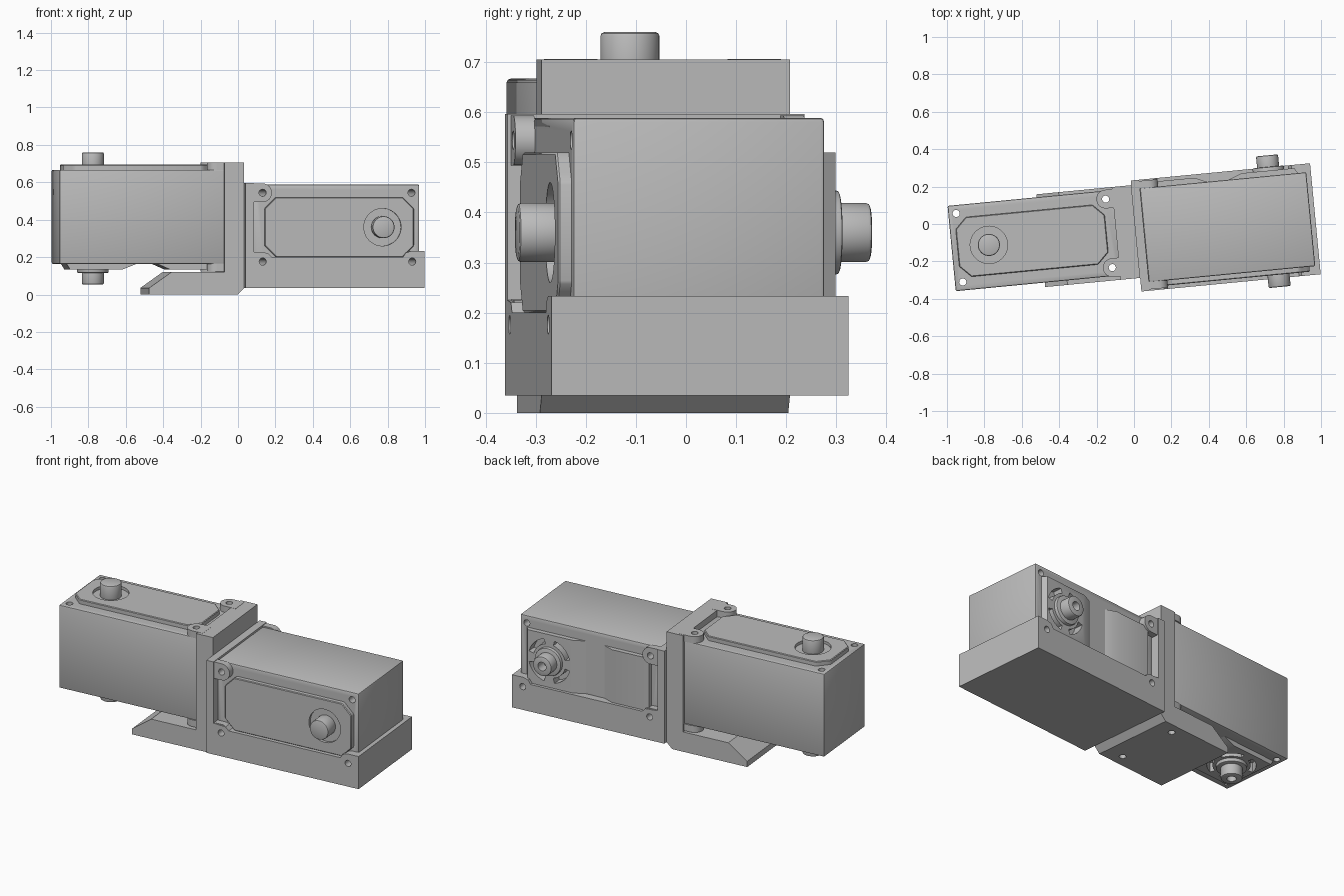
import bpy, bmesh
from math import sin, cos, pi, radians
from mathutils import Matrix

cube = bpy.data.objects.get("Cube")
if cube:
    bpy.data.objects.remove(cube, do_unlink=True)

grey = bpy.data.materials.new("machined_grey")
grey.use_nodes = True
tone = (0.5, 0.5, 0.5, 1)
grey.diffuse_color = tone
grey.node_tree.nodes["Principled BSDF"].inputs["Base Color"].default_value = tone

TURN = Matrix.Rotation(radians(5.5), 4, 'Z')


def prism(name, pts, lo, hi, frame, along_z=False):
    """Extrude an outline along local y (or z) inside the given frame."""
    bm = bmesh.new()
    place = (lambda p, t: (p[0], p[1], t)) if along_z else (lambda p, t: (p[0], t, p[1]))
    a = [bm.verts.new(place(p, lo)) for p in pts]
    b = [bm.verts.new(place(p, hi)) for p in pts]
    bm.faces.new(a)
    bm.faces.new(b)
    for i in range(len(pts)):
        j = (i + 1) % len(pts)
        bm.faces.new((a[i], a[j], b[j], b[i]))
    bmesh.ops.recalc_face_normals(bm, faces=bm.faces)
    bm.transform(TURN @ frame)
    mesh = bpy.data.meshes.new(name)
    bm.to_mesh(mesh)
    bm.free()
    mesh.materials.append(grey)
    ob = bpy.data.objects.new(name, mesh)
    bpy.context.collection.objects.link(ob)
    return ob


def arc(x, z, r, start=0, end=2 * pi, n=32, closed=False):
    steps = n - 1 if closed else n
    return [(x + r * cos(start + (end - start) * i / steps),
             z + r * sin(start + (end - start) * i / steps)) for i in range(n)]


def box(x0, x1, z0, z1):
    return [(x0, z0), (x1, z0), (x1, z1), (x0, z1)]


def activate(ob):
    bpy.ops.object.select_all(action='DESELECT')
    ob.select_set(True)
    bpy.context.view_layer.objects.active = ob


def bevel(ob, width, segments=2):
    activate(ob)
    m = ob.modifiers.new("bevel", 'BEVEL')
    m.width, m.segments, m.limit_method = width, segments, 'ANGLE'
    bpy.ops.object.modifier_apply(modifier=m.name)


def cut(ob, cutters):
    activate(ob)
    for c in cutters:
        c.hide_render = True
        m = ob.modifiers.new("cut", 'BOOLEAN')
        m.operation, m.solver, m.object = 'DIFFERENCE', 'EXACT', c
        bpy.ops.object.modifier_apply(modifier=m.name)


def notched(x0, x1, h):
    """Cover outline with stepped-in corners that clear the screws."""
    corner = [(0, 0.06), (0.018, 0.042), (0.042, 0.018), (0.06, 0)]
    pts = [(x1 - a, h - b) for a, b in corner]
    pts += [(x0 + a, h - b) for a, b in reversed(corner)]
    pts += [(x0 + a, b - h) for a, b in corner]
    pts += [(x1 - a, b - h) for a, b in reversed(corner)]
    return pts


# Motor frame: tip towards +x, drive shaft towards -y
TIP, HALF, TALL = 0.4465, 0.252, 0.229
SHAFT_X, NEAR, FAR, SCREW_Z = TIP - 0.2, TIP - 0.845, TIP - 0.042, 0.184


def motor(side, frame):
    def part(name, *args, **kw):
        return prism(side + "_" + name, *args, frame, **kw)

    screws = [part("screw_cutter", arc(x, s * SCREW_Z, 0.019, n=20), -0.8, 0.8)
              for x in (NEAR, FAR) for s in (-1, 1)]

    # Housing with screw holes
    body = part("motor_body", box(-TIP, TIP, -TALL, TALL), -HALF, HALF)
    bevel(body, 0.008)

    # Drive side: cover with a round well, and the shaft
    cover = part("drive_cover", notched(-0.385, 0.415, 0.16), -0.279, -HALF + 0.005)
    bevel(cover, 0.004, 1)
    well = part("well_cutter", arc(SHAFT_X, 0, 0.1, n=48), -0.4, -0.262)
    cut(cover, [well])
    shaft = part("drive_shaft", arc(SHAFT_X, 0, 0.059, n=40), -0.345, -0.24)
    bevel(shaft, 0.008)

    # Idler side: two pads with sloping inner ends
    inner, outer = HALF - 0.005, 0.28
    tip_pad = part("idler_pad", [(0.405, inner), (0.385, outer), (0.1, outer), (0.0165, inner)],
                   -0.16, 0.16, along_z=True)
    part("rear_pad", [(-0.075, inner), (-0.15, outer), (-0.385, outer), (-0.385, inner)],
         -0.16, 0.16, along_z=True)

    # Idler side: curved slots round a stepped, hollow hub
    slots = []
    for k in range(4):
        a, b = k * pi / 2 + 0.25, (k + 1) * pi / 2 - 0.25
        ring = arc(SHAFT_X, 0, 0.132, a, b, 12, True) + arc(SHAFT_X, 0, 0.102, b, a, 12, True)
        slots.append(part("slot_cutter", ring, 0.225, 0.4))
    cut(tip_pad, slots)
    cut(body, screws + slots)
    hub = part("idler_hub", arc(SHAFT_X, 0, 0.084, n=40), 0.24, 0.3)
    boss = part("idler_boss", arc(SHAFT_X, 0, 0.059, n=40), 0.25, 0.362)
    bevel(hub, 0.006)
    bevel(boss, 0.008)
    bore = part("bore_cutter", arc(SHAFT_X, 0, 0.026, n=24), 0.3, 0.5)
    cut(boss, [bore])

    # Rounded lugs that clamp the near end of the housing
    for s in (-1, 1):
        for z in (-SCREW_Z, SCREW_Z):
            pts = arc(NEAR, z, 0.05, -pi / 2, pi / 2, 16, True)
            pts += [(-TIP - 0.02, z + 0.05), (-TIP - 0.02, z - 0.05)]
            lug = part("mount_lug", pts, *sorted((s * (HALF - 0.002), s * 0.291)))
            cut(lug, screws)
    return screws, [well, bore] + slots


# Motor lying on its side, shaft to the front
right_frame = Matrix.Translation((0.4965, -0.065, 0.36))
tray_screws, spare_a = motor("side", right_frame)

# Motor standing shaft up, tip towards the other end
up_frame = Matrix.Translation((-0.5365, -0.037, 0.415)) @ Matrix(
    ((-1, 0, 0, 0), (0, 0, -1, 0), (0, -1, 0, 0), (0, 0, 0, 1)))
foot_screws, spare_b = motor("upright", up_frame)

# Tray with end plate, holding the side motor
tray = prism("mounting_tray",
             [(-0.4915, -0.325), (0.4715, -0.325), (0.4715, -0.127), (0.4, -0.127),
              (0.37, -0.137), (0.355, -0.16), (-0.35, -0.16), (-0.37, -0.14),
              (-TIP, -0.135), (-TIP, 0.237), (-0.4915, 0.237)],
             -0.298, 0.298, right_frame)
cut(tray, tray_screws)

# L-shaped bracket with foot, holding the upright motor
bracket = prism("angle_bracket",
                [(-0.505, 0), (-0.03, 0), (0.0055, 0.035), (0.0055, 0.705), (-0.1, 0.705),
                 (-0.1, 0.12), (-0.385, 0.12), (-0.505, 0.035)],
                -0.29, 0.208, Matrix.Identity(4))
cut(bracket, foot_screws)

for helper in tray_screws + foot_screws + spare_a + spare_b:
    bpy.data.objects.remove(helper, do_unlink=True)

# Smooth the round faces, keep edges sharp
for ob in list(bpy.context.collection.objects):
    if ob.type == 'MESH' and ob.data.materials and ob.data.materials[0] == grey:
        activate(ob)
        bpy.ops.object.shade_smooth_by_angle(angle=radians(30))
